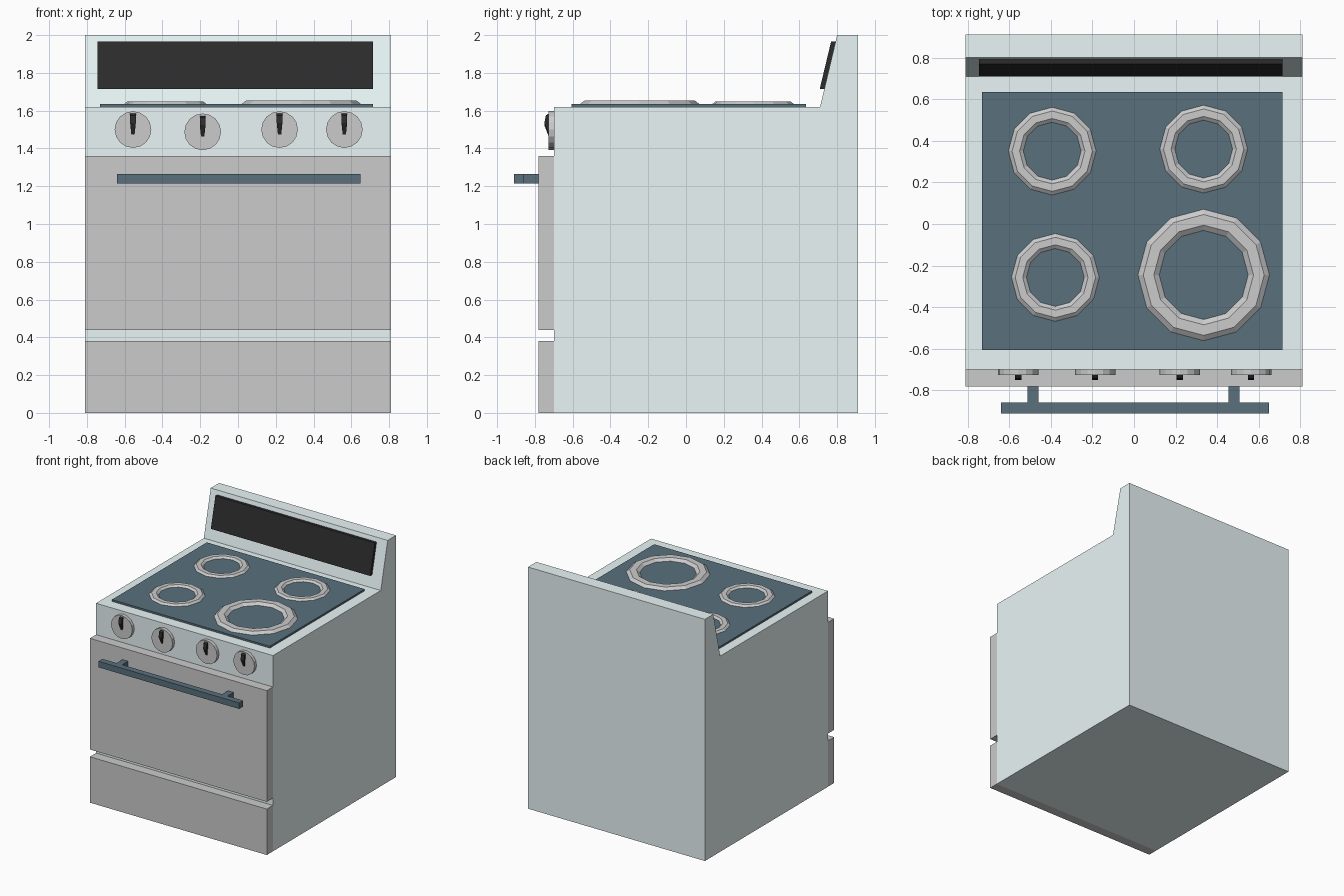
import bpy, bmesh, math
from mathutils import Matrix

if "Cube" in bpy.data.objects:
    bpy.data.objects.remove(bpy.data.objects["Cube"])


def material(name, rgb):
    m = bpy.data.materials.new(name)
    m.diffuse_color = (*rgb, 1)
    m.use_nodes = True
    m.node_tree.nodes["Principled BSDF"].inputs["Base Color"].default_value = m.diffuse_color
    return m


ENAMEL = material("pale_enamel", (0.82, 0.92, 0.93))
SLATE = material("dark_slate", (0.10, 0.16, 0.20))
BLACK = material("black", (0.025, 0.025, 0.025))


def finish(name, bm, mat=None):
    bmesh.ops.recalc_face_normals(bm, faces=bm.faces)
    me = bpy.data.meshes.new(name)
    bm.to_mesh(me)
    bm.free()
    if mat:
        me.materials.append(mat)
    ob = bpy.data.objects.new(name, me)
    bpy.context.collection.objects.link(ob)
    return ob


def side_prism(name, profile, x0, x1, mat=None):
    """Extrude a (y, z) profile from x0 to x1."""
    bm = bmesh.new()
    face = bm.faces.new([bm.verts.new((x0, y, z)) for y, z in profile])
    ext = bmesh.ops.extrude_face_region(bm, geom=[face])
    moved = [v for v in ext["geom"] if isinstance(v, bmesh.types.BMVert)]
    bmesh.ops.translate(bm, verts=moved, vec=(x1 - x0, 0, 0))
    return finish(name, bm, mat)


def box(name, x0, x1, y0, y1, z0, z1, mat=None):
    return side_prism(name, [(y0, z0), (y1, z0), (y1, z1), (y0, z1)], x0, x1, mat)


def burner(name, x, y, major, minor, squash=0.45):
    """Twelve-sided flattened ring with a six-sided section."""
    bm = bmesh.new()
    n, k = 12, 6
    rings = []
    for i in range(n):
        a = math.tau * i / n
        ring = []
        for j in range(k):
            b = math.tau * j / k
            r = major + minor * math.cos(b)
            ring.append(bm.verts.new((x + r * math.cos(a), y + r * math.sin(a),
                                      1.635 + squash * minor * math.sin(b))))
        rings.append(ring)
    for i in range(n):
        p, q = rings[i], rings[(i + 1) % n]
        for j in range(k):
            m = (j + 1) % k
            bm.faces.new((p[j], q[j], q[m], p[m]))
    return finish(name, bm)


def knob(name, x, z):
    # round dial
    bm = bmesh.new()
    bmesh.ops.create_cone(bm, cap_ends=True, segments=16, radius1=0.097,
                          radius2=0.097, depth=0.03,
                          matrix=Matrix.Translation((x, -0.712, z))
                          @ Matrix.Rotation(math.pi / 2, 4, 'X'))
    finish(name + "_dial", bm)
    # raised pointer, wider at the top
    ob = side_prism(name + "_pointer",
                    [(-0.722, z + 0.088), (-0.742, z + 0.075), (-0.75, z + 0.035),
                     (-0.727, z - 0.025), (-0.722, z - 0.025)],
                    -0.015, 0.015, BLACK)
    for v in ob.data.vertices:
        v.co.x *= 1.0 if v.co.z > z + 0.03 else 0.6
    ob.location.x = x


# cabinet with raised sloping back panel
side_prism("body", [(-0.70, 0), (0.91, 0), (0.91, 2.0), (0.80, 2.0),
                    (0.71, 1.62), (-0.70, 1.62)], -0.81, 0.81, ENAMEL)

# oven door and storage drawer
box("oven_door", -0.81, 0.81, -0.78, -0.70, 0.44, 1.36)
box("drawer_front", -0.81, 0.81, -0.78, -0.70, 0, 0.38)

# door handle
box("handle_bar", -0.64, 0.648, -0.91, -0.858, 1.215, 1.265, SLATE)
for side, x in (("left", -0.485), ("right", 0.48)):
    box(f"handle_post_{side}", x - 0.026, x + 0.026, -0.858, -0.775, 1.215, 1.265, SLATE)

# dark panel on the sloping back
side_prism("display_panel", [(0.708, 1.715), (0.733, 1.715), (0.793, 1.965),
                             (0.768, 1.965)], -0.745, 0.715, BLACK)

# cooktop and burners
box("cooktop", -0.73, 0.715, -0.605, 0.635, 1.615, 1.635, SLATE)
burner("burner_back_left", -0.393, 0.35, 0.175, 0.036)
burner("burner_back_right", 0.335, 0.36, 0.175, 0.036)
burner("burner_front_left", -0.378, -0.257, 0.175, 0.036)
burner("burner_front_right", 0.335, -0.245, 0.265, 0.051)

# control knobs
for i, (x, z) in enumerate([(-0.556, 1.50), (-0.187, 1.488), (0.22, 1.50), (0.563, 1.50)]):
    knob(f"knob_{i + 1}", x, z)
